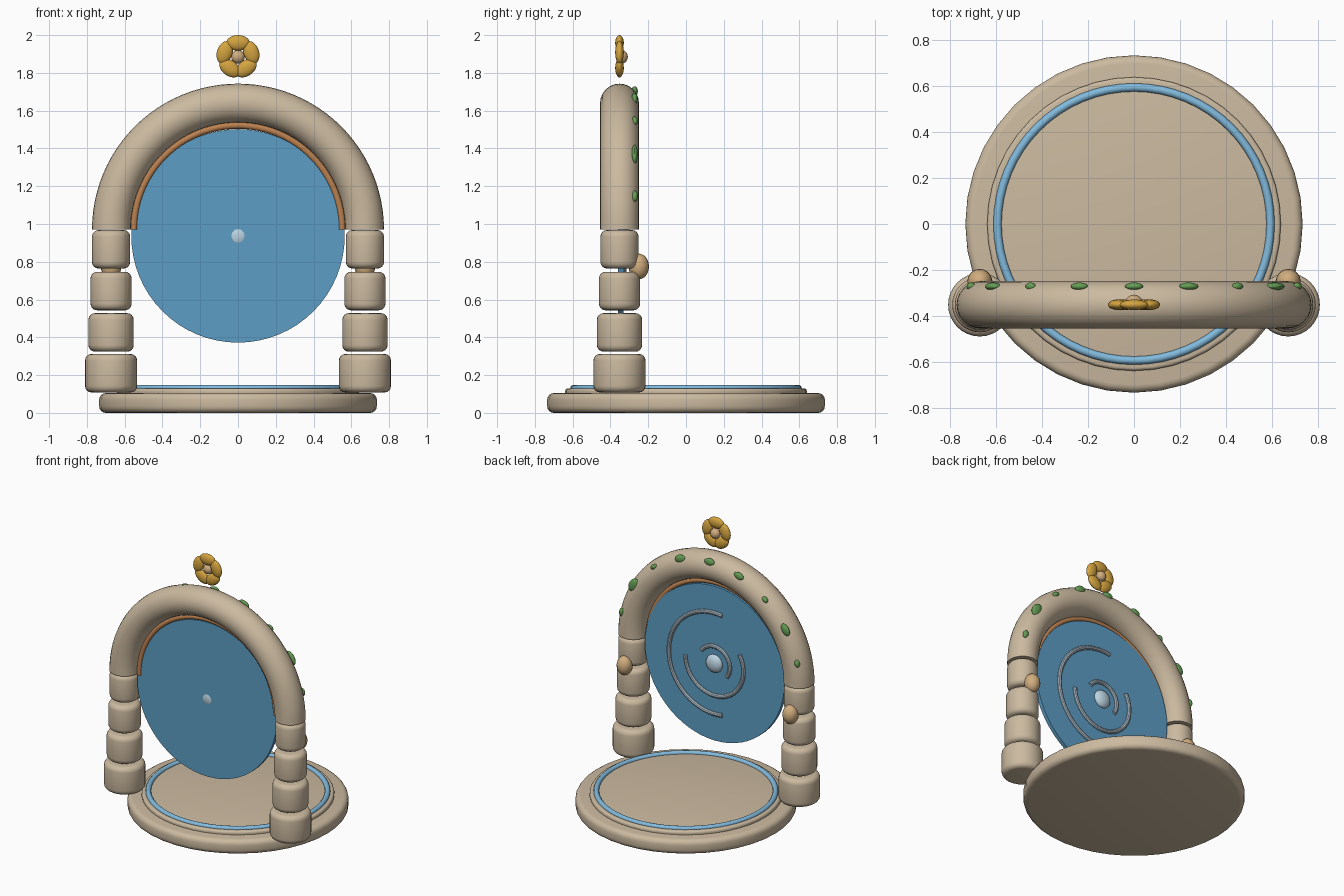
import bpy, bmesh
from math import radians, cos, sin, pi
from mathutils import Matrix, Vector

cube = bpy.data.objects.get("Cube")
if cube:
    bpy.data.objects.remove(cube, do_unlink=True)


def material(name, rgb):
    m = bpy.data.materials.new(name)
    m.use_nodes = True
    m.diffuse_color = (*rgb, 1)
    m.node_tree.nodes["Principled BSDF"].inputs["Base Color"].default_value = (*rgb, 1)
    return m


STONE = material("stone", (0.60, 0.49, 0.35))
BLUE = material("portal blue", (0.11, 0.34, 0.56))
PALE_BLUE = material("pale blue", (0.22, 0.49, 0.72))
COPPER = material("copper", (0.50, 0.22, 0.08))
TAN = material("tan", (0.64, 0.42, 0.21))
GOLD = material("gold", (0.66, 0.37, 0.05))
GREEN = material("leaf green", (0.13, 0.34, 0.09))
SILVER = material("silver", (0.42, 0.52, 0.60))
PALE_SILVER = material("pale silver", (0.50, 0.66, 0.76))


def finish(name, bm, mat, loc):
    """Turn a bmesh into a smooth-shaded object."""
    bmesh.ops.recalc_face_normals(bm, faces=bm.faces)
    mesh = bpy.data.meshes.new(name)
    bm.to_mesh(mesh)
    bm.free()
    mesh.materials.append(mat)
    ob = bpy.data.objects.new(name, mesh)
    ob.location = loc
    bpy.context.collection.objects.link(ob)
    bpy.ops.object.select_all(action="DESELECT")
    ob.select_set(True)
    bpy.context.view_layer.objects.active = ob
    bpy.ops.object.shade_smooth_by_angle(angle=radians(35))
    return ob


def drum(name, mat, loc, radius, height, bevel=0, sides=32):
    """Upright cylinder with rounded rims, standing on loc."""
    bm = bmesh.new()
    bmesh.ops.create_cone(bm, cap_ends=True, segments=sides, radius1=radius,
                          radius2=radius, depth=height,
                          matrix=Matrix.Translation((0, 0, height / 2)))
    if bevel:
        rims = [e for e in bm.edges if abs(e.verts[0].co.z - e.verts[1].co.z) < 1e-4]
        bmesh.ops.bevel(bm, geom=rims, offset=bevel, segments=4, profile=0.5,
                        affect="EDGES", clamp_overlap=True)
    return finish(name, bm, mat, loc)


def arc_tube(name, mat, loc, radius, tube, start, end, steps=48, sides=16):
    """Capped tube along an upright arc; angles run from +x towards +z."""
    bm = bmesh.new()
    rim = bmesh.ops.create_circle(bm, segments=sides, radius=tube,
                                  matrix=Matrix.Translation((radius, 0, 0)))["verts"]
    bmesh.ops.rotate(bm, verts=rim, cent=(0, 0, 0),
                     matrix=Matrix.Rotation(radians(-start), 3, "Y"))
    bmesh.ops.spin(bm, geom=bm.verts[:] + bm.edges[:], cent=(0, 0, 0), axis=(0, 1, 0),
                   angle=radians(start - end), steps=steps)
    bmesh.ops.holes_fill(bm, edges=[e for e in bm.edges if e.is_boundary], sides=0)
    return finish(name, bm, mat, loc)


def pebble(name, mat, loc, size, turn=0):
    """Ellipsoid with half sizes, turned in the upright plane."""
    bm = bmesh.new()
    bmesh.ops.create_uvsphere(bm, u_segments=20, v_segments=12, radius=1,
                              matrix=Matrix.Rotation(-turn, 4, "Y") @ Matrix.Diagonal((*size, 1)))
    return finish(name, bm, mat, loc)


Y = -0.352          # depth of the arch
SPRING = 0.97       # height where the arch starts
COLUMN = 0.672      # column distance from the middle

# Round platform
drum("base", STONE, (0, 0, 0), 0.735, 0.105, 0.035, 40)
drum("base_step", STONE, (0, 0, 0.09), 0.64, 0.04, 0.015, 48)
ring = arc_tube("base_ring", PALE_BLUE, (0, 0, 0.13), 0.595, 0.018, 0, 360, 64, 12)
bm = bmesh.new()
bm.from_mesh(ring.data)
bmesh.ops.remove_doubles(bm, verts=bm.verts, dist=1e-4)
inner = [f for f in bm.faces if len(f.verts) > 4]
bmesh.ops.delete(bm, geom=inner, context="FACES_ONLY")
bmesh.ops.recalc_face_normals(bm, faces=bm.faces)
bm.to_mesh(ring.data)
bm.free()
ring.rotation_euler.x = pi / 2

# Columns of stacked rounded stones with a knob behind each
stones = [(0.108, 0.138), (0.324, 0.120), (0.543, 0.109), (0.764, 0.101)]
for side, x in (("left", COLUMN), ("right", -COLUMN)):
    for i, (z, r) in enumerate(stones):
        drum(f"{side}_column_stone_{i + 1}", STONE, (x, Y, z), r, 0.204, 0.035)
    pebble(f"{side}_knob", TAN, (x, -0.25, 0.775), (0.054, 0.054, 0.068))

# Arch and its inner trim
arc_tube("arch", STONE, (0, Y, SPRING), 0.67, 0.103, 0, 180, 48, 24)
arc_tube("arch_trim", COPPER, (0, Y, SPRING), 0.552, 0.018, 0, 180, 48, 12)

# Leaves along the back of the arch
leaf_sizes = [0.030, 0.054, 0.027, 0.043, 0.040, 0.038, 0.025, 0.045, 0.027]
for i, s in enumerate(leaf_sizes):
    a = radians(14 + 19 * i)
    pebble(f"leaf_{i + 1}", GREEN,
           (0.732 * cos(a), Y + 0.08, SPRING + 0.732 * sin(a)),
           (s * 0.68, 0.017, s), a)

# Portal disc with raised arcs and a boss on the back
portal = drum("portal_disc", BLUE, (0, -0.331, 0.937), 0.565, 0.028, 0, 64)
portal.rotation_euler.x = pi / 2
portal.location.y = -0.331
for name, r, start, end in (("outer", 0.37, -100, 100), ("middle", 0.235, 150, 360),
                            ("inner", 0.125, 35, 215)):
    arc_tube(f"{name}_arc", SILVER, (0, -0.33, 0.937), r, 0.016, start, end, 32, 10)
pebble("portal_boss", PALE_SILVER, (0, -0.33, 0.937), (0.065, 0.035, 0.065))

# Flower above the arch
heart = Vector((0, -0.352, 1.885))
for i in range(5):
    a = pi / 2 + i * 2 * pi / 5
    pebble(f"petal_{i + 1}", GOLD, heart + Vector((cos(a), 0, sin(a))) * 0.074,
           (0.041, 0.023, 0.062), a)
pebble("flower_heart", TAN, heart + Vector((0, 0.012, 0)), (0.036, 0.032, 0.036))
